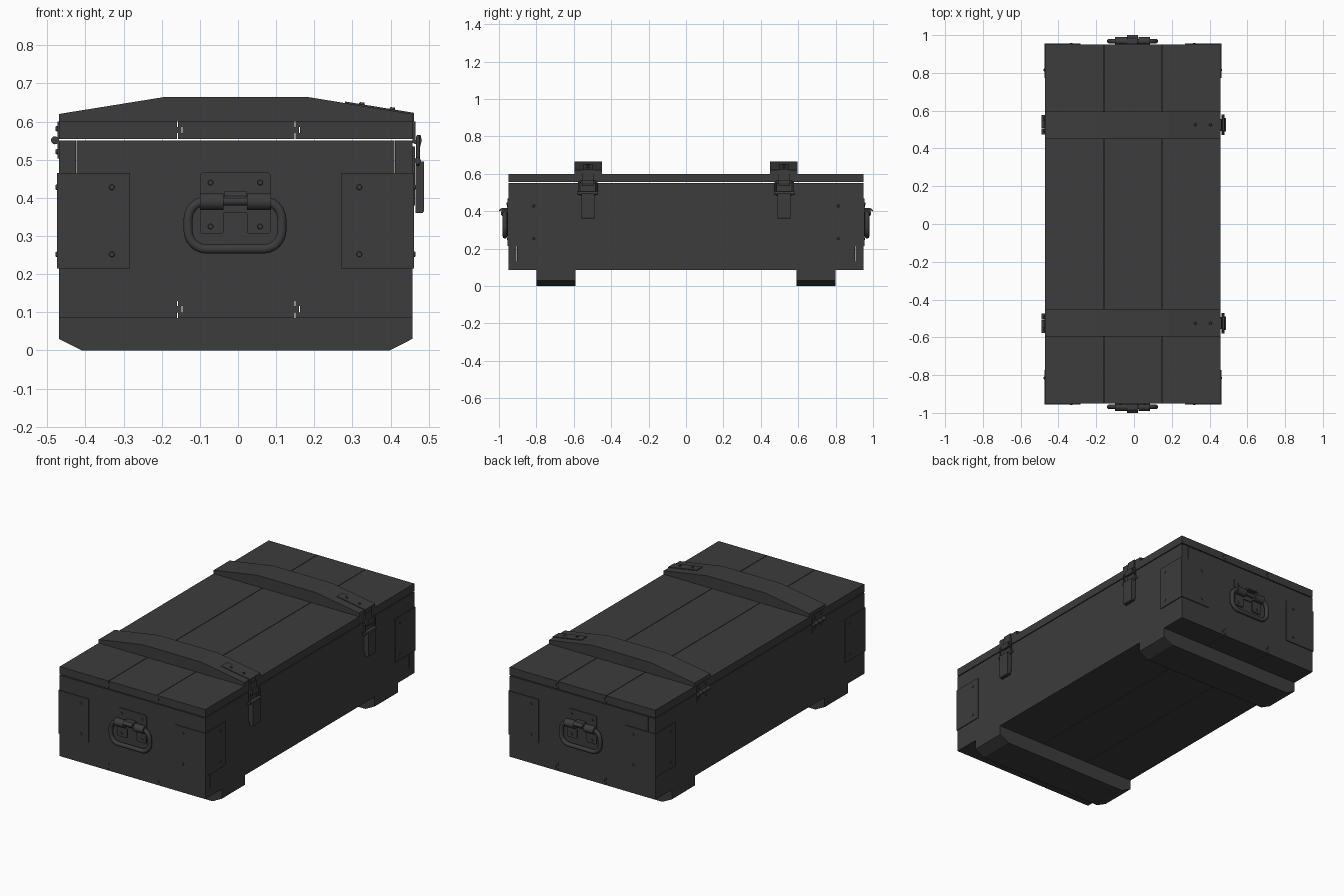
import bpy, bmesh, math
from mathutils import Vector

if "Cube" in bpy.data.objects:
    bpy.data.objects.remove(bpy.data.objects["Cube"])

X0, X1, Y = -0.47, 0.457, 0.95      # body extents
T = 0.045                           # board thickness
CX = -0.007                         # handle centre
dark = bpy.data.materials.new("dark_grey")
dark.diffuse_color = (0.045, 0.045, 0.045, 1)
dark.use_nodes = True
dark.node_tree.nodes["Principled BSDF"].inputs["Base Color"].default_value = dark.diffuse_color


def finish(name, bm):
    bmesh.ops.recalc_face_normals(bm, faces=bm.faces)
    me = bpy.data.meshes.new(name)
    bm.to_mesh(me)
    bm.free()
    me.materials.append(dark)
    ob = bpy.data.objects.new(name, me)
    bpy.context.collection.objects.link(ob)
    return ob


def prism(name, pts, axis, a, b):
    """Extrude a 2D outline along an axis: pts are (y,z), (x,z) or (x,y)."""
    def at(p, d):
        return {'X': (d, p[0], p[1]), 'Y': (p[0], d, p[1]), 'Z': (p[0], p[1], d)}[axis]
    bm = bmesh.new()
    f = bm.faces.new([bm.verts.new(at(p, a)) for p in pts])
    g = bmesh.ops.extrude_face_region(bm, geom=[f])
    move = Vector(at((0, 0), b - a))
    bmesh.ops.translate(bm, vec=move, verts=[v for v in g['geom'] if isinstance(v, bmesh.types.BMVert)])
    return finish(name, bm)


def box(name, x0, x1, y0, y1, z0, z1):
    return prism(name, [(x0, z0), (x1, z0), (x1, z1), (x0, z1)], 'Y', y0, y1)


def smooth(ob):
    bpy.ops.object.select_all(action='DESELECT')
    ob.select_set(True)
    bpy.context.view_layer.objects.active = ob
    bpy.ops.object.shade_smooth_by_angle(angle=math.radians(40))


def rod(name, loc, direction, r, length, n=16, r2=None):
    bm = bmesh.new()
    bmesh.ops.create_cone(bm, cap_ends=True, segments=n, radius1=r,
                          radius2=r if r2 is None else r2, depth=length)
    bm.transform(Vector(direction).to_track_quat('Z', 'Y').to_matrix().to_4x4())
    bmesh.ops.translate(bm, vec=loc, verts=bm.verts)
    ob = finish(name, bm)
    smooth(ob)
    return ob


def rounded(u0, u1, v0, v1, r, n=6):
    pts = []
    for k, (cu, cv) in enumerate([(u1 - r, v1 - r), (u0 + r, v1 - r), (u0 + r, v0 + r), (u1 - r, v0 + r)]):
        for i in range(n + 1):
            a = math.pi / 2 * (k + i / n)
            pts.append((cu + r * math.cos(a), cv + r * math.sin(a)))
    return pts


def wire(name, pts, r):
    cu = bpy.data.curves.new(name, 'CURVE')
    cu.dimensions = '3D'
    cu.bevel_depth, cu.bevel_resolution = r, 3
    sp = cu.splines.new('POLY')
    sp.points.add(len(pts) - 1)
    for p, c in zip(sp.points, pts):
        p.co = (*c, 1)
    sp.use_cyclic_u = True
    cu.materials.append(dark)
    ob = bpy.data.objects.new(name, cu)
    bpy.context.collection.objects.link(ob)
    bpy.ops.object.select_all(action='DESELECT')
    ob.select_set(True)
    bpy.context.view_layer.objects.active = ob
    bpy.ops.object.convert(target='MESH')
    smooth(bpy.context.object)


# Lid and floor: three tongue-and-groove planks each
def planks(name, z0):
    z1, a, b, g, t = z0 + T, z0 + 0.015, z0 + 0.031, 0.003, 0.012
    seams = [X0, -0.16, 0.148, X1]
    for i in range(3):
        l = seams[i] + (g if i else 0)
        r = seams[i + 1]
        pts = [(l, z0), (r, z0)]
        if i < 2:
            pts += [(r, a), (r + t, a), (r + t, b), (r, b)]
        pts += [(r, z1), (l, z1)]
        if i:
            pts += [(l, b), (l + t, b), (l + t, a), (l, a)]
        prism(f"{name}_plank_{i + 1}", pts, 'Y', -Y, Y)


planks("lid", 0.555)
planks("floor", 0.085)

# Walls with half-height corner joints
ZB, ZM, ZT = 0.13, 0.34, 0.55
for s in (-1, 1):
    lo, hi = X0 + T, X1 - T
    prism("end_wall", [(X0, ZB), (X1, ZB), (X1, ZM), (hi - .001, ZM), (hi - .001, ZT),
                       (lo + .001, ZT), (lo + .001, ZM), (X0, ZM)], 'Y', s * (Y - T), s * Y)
    e = Y - T - 0.001
    xa, xb = (X0, X0 + T) if s < 0 else (X1 - T, X1)
    prism("side_wall", [(-e, ZB), (e, ZB), (e, ZM), (Y, ZM), (Y, ZT),
                        (-Y, ZT), (-Y, ZM), (-e, ZM)], 'X', xa, xb)

# Lid battens and chamfered feet
for s in (-1, 1):
    prism("lid_batten", [(X0, .60), (X1, .60), (X1, .62), (.18, .665), (-.19, .665), (X0, .62)],
          'Y', s * .45, s * .595)
    prism("foot", [(X0, .085), (X0, .03), (-.41, 0), (.398, 0), (X1, .03), (X1, .085)],
          'Y', s * .59, s * .80)

# Wrapped corner plates with rivets
for sx in (-1, 1):
    xe = X0 if sx < 0 else X1
    for s in (-1, 1):
        o, w = 0.005, 0.187
        prism("corner_plate", [(xe + sx * o, s * (Y - w + .01)), (xe + sx * o, s * (Y + o)),
                               (xe - sx * w, s * (Y + o)), (xe - sx * w, s * Y),
                               (xe, s * Y), (xe, s * (Y - w + .01))], 'Z', .215, .465)
        for z in (.252, .428):
            rod("plate_rivet", (xe - sx * .139, s * (Y + .006), z), (0, s, 0), .008, .004, 12, .006)
            rod("plate_rivet", (xe + sx * .006, s * .815, z), (sx, 0, 0), .008, .004, 12, .006)

# Carrying handles on both ends
for s in (-1, 1):
    y = s * Y
    prism("handle_plate", rounded(CX - .093, CX + .093, .36, .468, .012, 3), 'Y', y, y + s * .005)
    yr = s * .968
    wire("handle_ring", [(u, yr, v) for u, v in rounded(CX - .124, CX + .122, .266, .392, .048)], .0125)
    for d in (-1, 1):
        xc = CX + d * .062
        prism("handle_strap", rounded(xc - .031, xc + .031, .305, .40, .008, 3), 'Y', y, y + s * .007)
        rod("handle_barrel", (xc, yr, .390), (1, 0, 0), .022, .062, 20)
        rod("handle_rivet", (CX + d * .065, y + s * .006, .44), (0, s, 0), .008, .006, 12, .006)
        rod("handle_rivet", (CX + d * .065, y + s * .008, .325), (0, s, 0), .008, .006, 12, .006)
    prism("handle_stop", [(y, .378), (y, .418), (s * .985, .418), (s * 1.0, .405),
                          (s * 1.0, .398), (s * .985, .405), (s * .96, .405)],
          'X', CX - .029, CX + .029)

# Toggle latches on the right side, hinges on the left side
slope = (.665 - .62) / (X1 - .18)


def batten_z(x):
    return .62 + (X1 - x) * slope


for c in (-.525, .525):
    prism("latch_top_plate", [(.28, batten_z(.28)), (.28, batten_z(.28) + .004), (X1 + .005, .623),
                              (X1 + .005, .565), (X1, .565), (X1, .62)], 'Y', c - .027, c + .027)
    for x in (.325, .405):
        rod("latch_rivet", (x, c, batten_z(x) + .005), (slope, 0, 1), .009, .008, 12, .006)
    prism("latch_hook", [(X1, .545), (.478, .535), (.482, .55), (.479, .565), (.474, .565),
                         (.474, .552), (.466, .552), (.466, .60), (X1, .60)], 'Y', c - .03, c + .03)
    box("latch_base", X1, .464, c - .032, c + .032, .38, .535)
    wire("latch_loop", [(.472, c + u, v) for u, v in rounded(-.046, .046, .488, .560, .014, 4)], .005)
    rod("latch_pivot", (.471, c, .497), (0, 1, 0), .009, .11, 12)
    prism("latch_lever", [(.465, .36), (.484, .36), (.488, .366), (.488, .495), (.466, .495)],
          'Y', c - .035, c + .035)

    # hinge
    for z0, z1 in ((.503, .549), (.553, .60)):
        box("hinge_leaf", X0 - .004, X0, c - .052, c + .052, z0, z1)
        for d in (-.03, .03):
            rod("hinge_screw", (X0 - .005, c + d, (z0 + z1) / 2 + (.005 if z0 > .55 else -.005)),
                (-1, 0, 0), .008, .006, 12, .006)
    for k in (-1, 0, 1):
        rod("hinge_knuckle", (-.48, c + k * .035, .551), (0, 1, 0), .0105, .033, 16)
